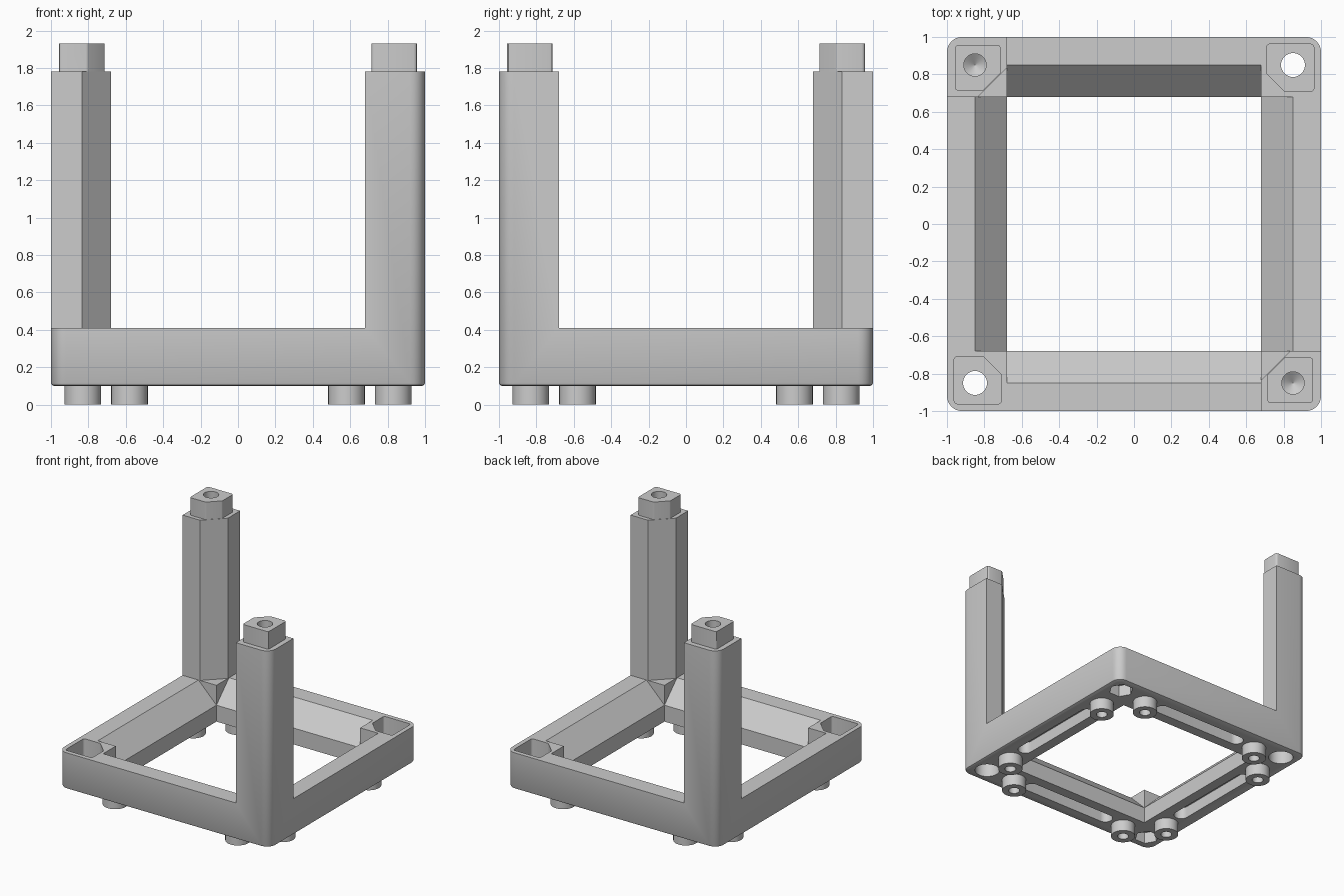
import bpy, bmesh, math
from mathutils import Vector

cube = bpy.data.objects.get("Cube")
if cube:
    bpy.data.objects.remove(cube, do_unlink=True)

grey = bpy.data.materials.new("plain_grey")
grey.use_nodes = True
colour = (0.604, 0.604, 0.604, 1)
grey.diffuse_color = colour
grey.node_tree.nodes["Principled BSDF"].inputs["Base Color"].default_value = colour

# Main dimensions
BASE, RIM, POST, TIP = 0.10, 0.41, 1.78, 1.93
INNER, LIP, CUT = 0.68, 0.85, 0.835
POSTS = [(1, -1), (-1, 1)]
SOCKETS = [(1, 1), (-1, -1)]


def loft(name, rings):
    """Closed solid through matching rings of 3D points."""
    bm = bmesh.new()
    loops = [[bm.verts.new(p) for p in ring] for ring in rings]
    n = len(loops[0])
    for a, b in zip(loops, loops[1:]):
        for i in range(n):
            j = (i + 1) % n
            bm.faces.new((a[i], a[j], b[j], b[i]))
    bm.faces.new(loops[0][::-1])
    bm.faces.new(loops[-1])
    bmesh.ops.recalc_face_normals(bm, faces=bm.faces)
    mesh = bpy.data.meshes.new(name)
    bm.to_mesh(mesh)
    bm.free()
    mesh.materials.append(grey)
    obj = bpy.data.objects.new(name, mesh)
    bpy.context.collection.objects.link(obj)
    return obj


def prism(name, pts, z0, z1):
    return loft(name, [[(x, y, z) for x, y in pts] for z in (z0, z1)])


def lathe(name, cx, cy, profile, sides=32):
    """Round solid about a vertical axis from (radius, z) pairs."""
    turn = [2 * math.pi * i / sides for i in range(sides)]
    return loft(name, [[(cx + r * math.cos(t), cy + r * math.sin(t), z)
                        for t in turn] for r, z in profile])


def rounded(pts, radius, steps=6):
    """Round the corners of a convex polygon."""
    out = []
    for i, p in enumerate(pts):
        p = Vector(p)
        a = (Vector(pts[i - 1]) - p).normalized()
        b = (Vector(pts[(i + 1) % len(pts)]) - p).normalized()
        half = a.angle(b) / 2
        centre = p + (a + b).normalized() * radius / math.sin(half)
        start = (p + a * radius / math.tan(half) - centre).normalized()
        end = (p + b * radius / math.tan(half) - centre).normalized()
        for k in range(steps + 1):
            out.append(tuple(centre + start.slerp(end, k / steps) * radius))
    return out


def boolean(target, tool, operation="DIFFERENCE"):
    mod = target.modifiers.new(operation.lower(), "BOOLEAN")
    mod.operation, mod.solver, mod.object = operation, "EXACT", tool
    bpy.context.view_layer.objects.active = target
    bpy.ops.object.modifier_apply(modifier=mod.name)
    bpy.data.objects.remove(tool, do_unlink=True)


def square(h):
    return [(-h, -h), (h, -h), (h, h), (-h, h)]


def tip_outline(sx, sy, grow=0.0):
    """Plug outline with its inner corner cut off."""
    lo, hi, mid = 0.713 - grow, 0.957 + grow, 0.806
    pts = [(hi, hi), (lo, hi), (lo, mid), (mid, lo), (hi, lo)]
    return rounded([(x * sx, y * sy) for x, y in pts], 0.018, 3)


# Body: rounded block with a small fillet under its outer edge
frame = loft("frame_with_posts", [
    [(x, y, z) for x, y in rounded(square(1 - inset), 0.08 - inset)]
    for inset, z in [(0.015, BASE), (0.005, BASE + 0.005), (0, BASE + 0.015), (0, POST)]])

# Clear everything above the rim apart from the two posts
half = [(2, 2), (-INNER, 2), (-INNER, CUT), (-CUT, INNER), (-2, INNER)]
boolean(frame, prism("clearance", half + [(-x, -y) for x, y in half], RIM, 3))

# Central opening and the four sloped inner ledges
boolean(frame, prism("opening", square(INNER), -1, 3))
slope = [(0.58, 0.14), (LIP + 0.1, RIM + 0.1), (0.58, RIM + 0.1)]
for k in range(4):
    c, s = round(math.cos(k * math.pi / 2)), round(math.sin(k * math.pi / 2))
    rings = [[(c * d - s * t, s * d + c * t, z) for d, z in slope]
             for t in (-INNER, INNER)]
    boolean(frame, loft("ledge", rings))

# Post tips with a drilled hole, and a round recess under each post
for sx, sy in POSTS:
    boolean(frame, prism("tip", tip_outline(sx, sy), POST - 0.1, TIP), "UNION")
    x, y = LIP * sx, LIP * sy
    boolean(frame, lathe("drill", x, y, [(0.001, 1.56), (0.06, 1.6), (0.06, 2.1)]))
    boolean(frame, lathe("recess", x, y, [(0.1, 0), (0.1, 0.3)]))

# Sockets shaped like the tips, with a through hole and a hexagonal recess
for sx, sy in SOCKETS:
    boolean(frame, prism("socket", tip_outline(sx, sy, 0.005), RIM - 0.16, 1))
    x, y = LIP * sx, LIP * sy
    boolean(frame, lathe("hole", x, y, [(0.064, 0), (0.064, 1)]))
    boolean(frame, lathe("hex_recess", x, y, [(0.1, 0), (0.1, 0.2)], 6))

# Blind slots under each side
for k in range(4):
    c, s = round(math.cos(k * math.pi / 2)), round(math.sin(k * math.pi / 2))
    bar = rounded([(0.77, -0.45), (0.89, -0.45), (0.89, 0.45), (0.77, 0.45)], 0.0599, 8)
    boolean(frame, prism("slot", [(c * x - s * y, s * x + c * y) for x, y in bar], 0, 0.2))

# Eight hollow feet, two near each corner
parts = [frame]
for sx in (1, -1):
    for sy in (1, -1):
        for label, px, py in (("front_back", 0.58, 0.83), ("side", 0.83, 0.58)):
            x, y = px * sx, py * sy
            foot = lathe("foot_" + label, x, y, [(0.098, 0), (0.098, BASE + 0.01)])
            boolean(foot, lathe("bore", x, y, [(0.045, -1), (0.045, 0.09)]))
            parts.append(foot)

# Smooth the round surfaces, keep the edges sharp
bpy.ops.object.select_all(action="DESELECT")
for obj in parts:
    obj.select_set(True)
bpy.context.view_layer.objects.active = frame
bpy.ops.object.shade_smooth_by_angle(angle=math.radians(30))
